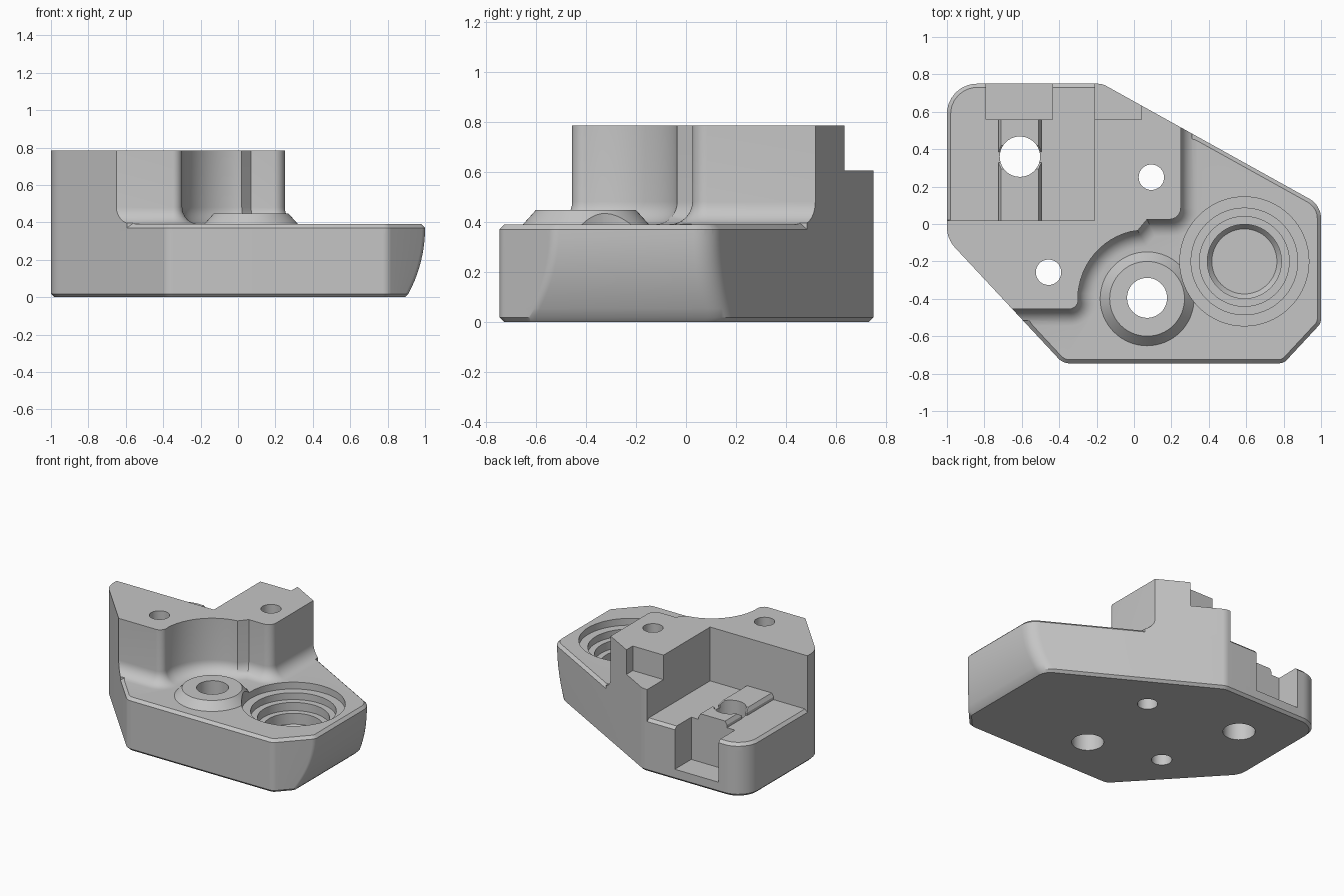
import bpy, bmesh
from math import sin, cos, tan, pi, radians, sqrt
from mathutils import Vector

cube = bpy.data.objects.get("Cube")
if cube:
    bpy.data.objects.remove(cube)

grey = bpy.data.materials.new("machined_grey")
grey.use_nodes = True
COLOUR = (0.56, 0.56, 0.56, 1)
grey.diffuse_color = COLOUR
grey.node_tree.nodes["Principled BSDF"].inputs["Base Color"].default_value = COLOUR


def loft(name, rings):
    """Solid through equal-length counter-clockwise rings, bottom to top."""
    bm = bmesh.new()
    loops = [[bm.verts.new(p) for p in ring] for ring in rings]
    n = len(loops[0])
    for a, b in zip(loops, loops[1:]):
        for i in range(n):
            j = (i + 1) % n
            bm.faces.new((a[i], a[j], b[j], b[i]))
    bm.faces.new(loops[0][::-1])
    bm.faces.new(loops[-1])
    bm.normal_update()
    mesh = bpy.data.meshes.new(name)
    bm.to_mesh(mesh)
    bm.free()
    mesh.materials.append(grey)
    obj = bpy.data.objects.new(name, mesh)
    bpy.context.collection.objects.link(obj)
    return obj


def flat(points, z):
    return [(p[0], p[1], z) for p in points]


def box(name, x0, x1, y0, y1, z0, z1):
    rect = [(x0, y0), (x1, y0), (x1, y1), (x0, y1)]
    return loft(name, [flat(rect, z0), flat(rect, z1)])


def turned(name, x, y, profile, n=64):
    """Turned solid from (radius, height) pairs."""
    return loft(name, [[(x + r * cos(2 * pi * i / n), y + r * sin(2 * pi * i / n), z)
                        for i in range(n)] for r, z in profile])


def rounded(corners, steps=8):
    """Counter-clockwise outline with each (x, y, radius) corner rounded."""
    out = []
    for i, (x, y, r) in enumerate(corners):
        p = Vector((x, y))
        if r == 0:
            out.append(p)
            continue
        a = (Vector(corners[i - 1][:2]) - p).normalized()
        b = (Vector(corners[(i + 1) % len(corners)][:2]) - p).normalized()
        half = a.angle(b) / 2
        centre = p + (a + b).normalized() * (r / sin(half))
        start = p + a * (r / tan(half)) - centre
        end = p + b * (r / tan(half)) - centre
        out += [centre + start.lerp(end, k / steps).normalized() * r for k in range(steps + 1)]
    return out


def offset(points, d):
    """Move an outline outward by d with mitred corners."""
    out = []
    for i, p in enumerate(points):
        e1 = (p - points[i - 1]).normalized()
        e2 = (points[(i + 1) % len(points)] - p).normalized()
        n1, n2 = Vector((e1.y, -e1.x)), Vector((e2.y, -e2.x))
        out.append(p + (n1 + n2) * (d / (1 + n1.dot(n2))))
    return out


def combine(target, tool, operation):
    """Apply a boolean and discard the tool."""
    mod = target.modifiers.new("combine", 'BOOLEAN')
    mod.operation, mod.solver, mod.object = operation, 'EXACT', tool
    bpy.context.view_layer.objects.active = target
    bpy.ops.object.modifier_apply(modifier=mod.name)
    bpy.data.objects.remove(tool)


def outline(z):
    """Plan of the bracket at a height; its end bows inward towards the bottom."""
    d = 0.74 - sqrt(0.74 ** 2 - max(0, 0.37 - z) ** 2)
    return rounded([(-1, -0.08, 0.16), (-0.38, -0.745, 0.08), (0.8, -0.745, 0.06),
                    (1 - d, -0.53 - 1.075 * d, 0.06), (1 - d, 0.1 + 0.556 * d, 0.12),
                    (-0.17, 0.75, 0.09), (-1, 0.75, 0.16)])


# Full-height blank with a chamfered bottom
blank = [flat(offset(outline(0.018), -0.018), 0)]
blank += [flat(outline(z), z) for z in [0.018 + 0.352 * k / 10 for k in range(11)]]
body = loft("bracket_body", blank + [flat(outline(1), 0.785)])

# Plan of the space cleared in front of the raised wall
space = rounded([(0.25, 1.2, 0), (0.25, 0.025, 0.06), (0.07, 0.025, 0), (0.02, -0.035, 0)])
space += [Vector((0.07 + 0.37 * cos(radians(a)), -0.4 + 0.37 * sin(radians(a))))
          for a in range(104, 176, 6)]
space += rounded([(-0.3, -0.37, 0), (-0.295, -0.455, 0.05), (-1.5, -0.455, 0),
                  (-1.5, -1.5, 0), (1.6, -1.5, 0), (1.6, 1.2, 0)])

# Clear it down to the plate, leaving a cove at the foot of the wall
COVE = 0.09
rings = []
for k in range(9):
    t = k / 8 * pi / 2
    rings.append(flat(offset(space, -COVE * (1 - sin(t))), 0.39 + COVE * (1 - cos(t))))
combine(body, loft("front_space", rings + [flat(space, 1.1)]), 'DIFFERENCE')

# Rear pocket and notch
combine(body, box("rear_pocket", -1.2, -0.21, 0.02, 1.1, 0.39, 1.1), 'DIFFERENCE')
combine(body, box("rear_notch", -0.3, 0.04, 0.56, 1.1, 0.605, 1.1), 'DIFFERENCE')

# Chamfer on the plate rim, kept off the raised wall
for name, zone in (("front_rim", loft("front_zone", [flat(offset(space, -0.06), z) for z in (0.36, 0.415)])),
                   ("rear_rim", box("rear_zone", -1.2, -0.2105, 0.0205, 1.1, 0.36, 0.415))):
    core = loft("plate_core", [flat(offset(outline(1), 0.37 - z), z) for z in (0.34, 0.42)])
    combine(zone, core, 'DIFFERENCE')
    combine(body, zone, 'DIFFERENCE')

# Low pads on the pocket floor
for y0, y1, front, back in ((-0.02, 0.33, 0, 0.035), (0.385, 0.6, 0.035, 0)):
    foot = [(-0.725, y0), (-0.495, y0), (-0.495, y1), (-0.725, y1)]
    top = [(-0.71, y0 + front), (-0.51, y0 + front), (-0.51, y1 - back), (-0.71, y1 - back)]
    combine(body, loft("pad", [flat(foot, 0.36), flat(foot, 0.41), flat(top, 0.435)]), 'UNION')

# Conical boss
combine(body, turned("boss", 0.07, -0.4, [(0.26, 0.38), (0.2, 0.447)]), 'UNION')

# Stepped bearing seat
combine(body, turned("bearing_seat", 0.59, -0.2,
                     [(0.174, 0.12), (0.198, 0.15), (0.198, 0.23), (0.24, 0.23), (0.24, 0.29),
                      (0.285, 0.29), (0.285, 0.34), (0.345, 0.34), (0.345, 0.6)]), 'DIFFERENCE')

# Rear slot and through holes
combine(body, box("rear_slot", -0.79, -0.435, 0.56, 1.1, 0.08, 0.6), 'DIFFERENCE')
for x, y, r in ((-0.61, 0.36, 0.108), (0.07, -0.395, 0.107),
                (0.093, 0.25, 0.068), (-0.457, -0.258, 0.068)):
    combine(body, turned("hole", x, y, [(r, -0.5), (r, 1.5)], 40), 'DIFFERENCE')

bpy.ops.object.select_all(action='DESELECT')
body.select_set(True)
bpy.context.view_layer.objects.active = body
bpy.ops.object.shade_smooth_by_angle(angle=radians(28))
